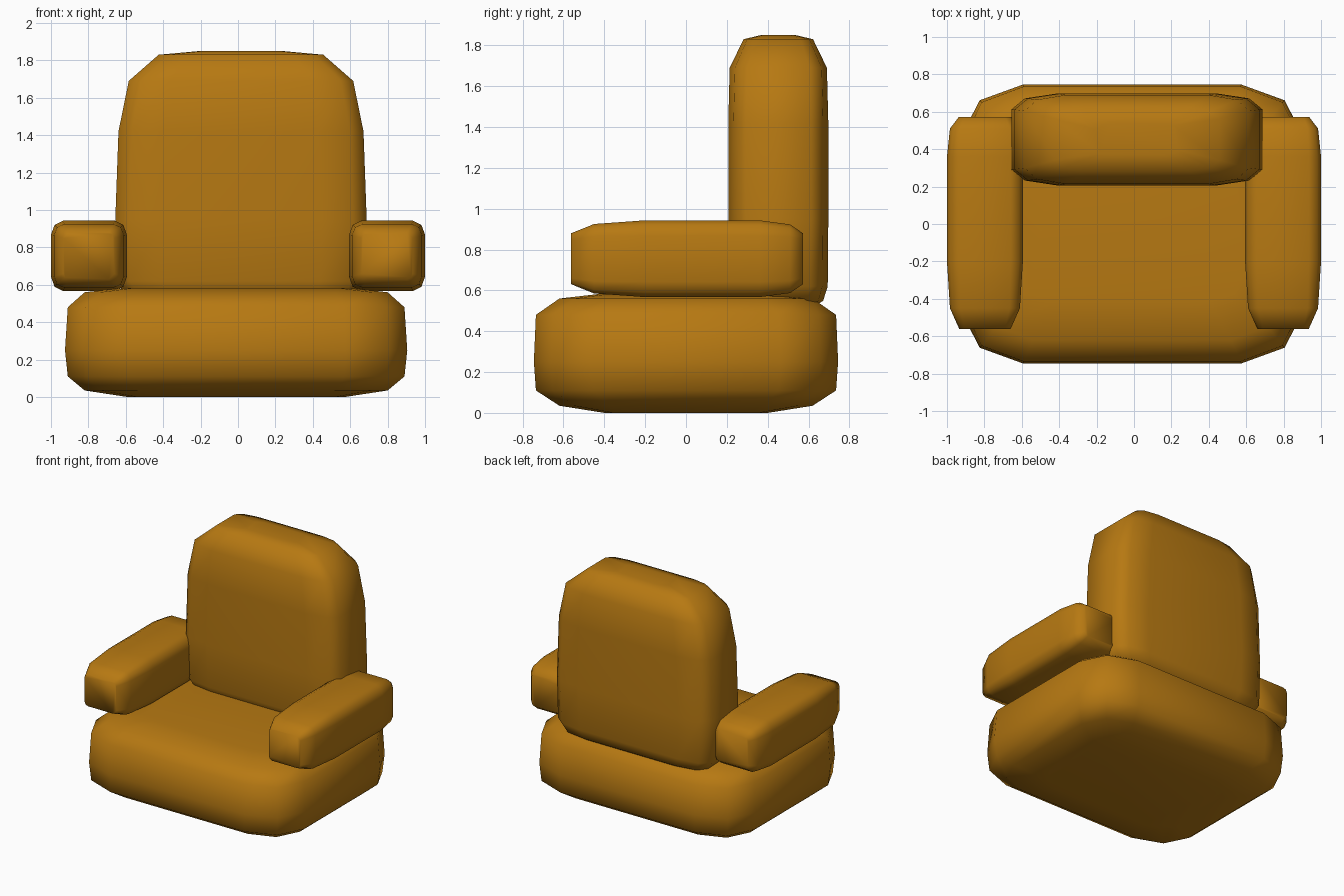
import bpy, bmesh

mat = bpy.data.materials.new("ochre_upholstery")
mat.diffuse_color = (0.47, 0.19, 0.006, 1)


def ring(hu, hv, cu, cv):
    """Rounded rectangle with three points per corner."""
    k = 0.3
    q = [(hu, hv - cv), (hu - k * cu, hv - k * cv), (hu - cu, hv)]
    pts = []
    for su, sv in ((1, 1), (-1, 1), (-1, -1), (1, -1)):
        corner = [(su * u, sv * v) for u, v in q]
        pts += corner if su * sv > 0 else corner[::-1]
    return pts


def cushion(name, layers, place):
    """Loft layers (t, half_u, half_v, corner_u, corner_v) into a soft pad."""
    bm = bmesh.new()
    rings = [[bm.verts.new(place(u, v, t)) for u, v in ring(hu, hv, cu, cv)]
             for t, hu, hv, cu, cv in layers]
    n = len(rings[0])
    for a, b in zip(rings, rings[1:]):
        for i in range(n):
            j = (i + 1) % n
            bm.faces.new((a[i], a[j], b[j], b[i]))
    bm.faces.new(rings[0][::-1])
    bm.faces.new(rings[-1])
    bmesh.ops.recalc_face_normals(bm, faces=bm.faces)
    for f in bm.faces:
        f.smooth = True
    me = bpy.data.meshes.new(name)
    bm.to_mesh(me)
    bm.free()
    me.materials.append(mat)
    ob = bpy.data.objects.new(name, me)
    bpy.context.collection.objects.link(ob)
    return ob


# Wide seat cushion
cushion("seat", [
    (0.00, 0.58, 0.40, 0.18, 0.15),
    (0.035, 0.81, 0.62, 0.28, 0.24),
    (0.11, 0.90, 0.735, 0.32, 0.28),
    (0.25, 0.915, 0.745, 0.33, 0.28),
    (0.48, 0.90, 0.735, 0.32, 0.28),
    (0.56, 0.81, 0.62, 0.28, 0.24),
    (0.583, 0.60, 0.42, 0.18, 0.15),
], lambda u, v, t: (u - 0.01, v, t))

# Upright back cushion
cushion("backrest", [
    (0.50, 0.46, 0.15, 0.15, 0.05),
    (0.55, 0.62, 0.22, 0.22, 0.08),
    (0.62, 0.665, 0.242, 0.24, 0.085),
    (0.95, 0.672, 0.245, 0.24, 0.085),
    (1.42, 0.655, 0.245, 0.24, 0.085),
    (1.69, 0.60, 0.238, 0.22, 0.085),
    (1.83, 0.44, 0.17, 0.16, 0.06),
    (1.85, 0.22, 0.085, 0.08, 0.03),
], lambda u, v, t: (u + 0.016, v + 0.452, t))

# Pair of armrests
for side, s in (("left", -1), ("right", 1)):
    cushion(side + "_armrest", [
        (-0.562, 0.137, 0.125, 0.03, 0.03),
        (-0.45, 0.187, 0.170, 0.055, 0.06),
        (-0.20, 0.203, 0.188, 0.065, 0.075),
        (0.36, 0.203, 0.188, 0.065, 0.075),
        (0.51, 0.187, 0.168, 0.055, 0.06),
        (0.572, 0.140, 0.125, 0.03, 0.03),
    ], lambda u, v, t, s=s: (s * (0.797 + u), t, 0.755 + v))
